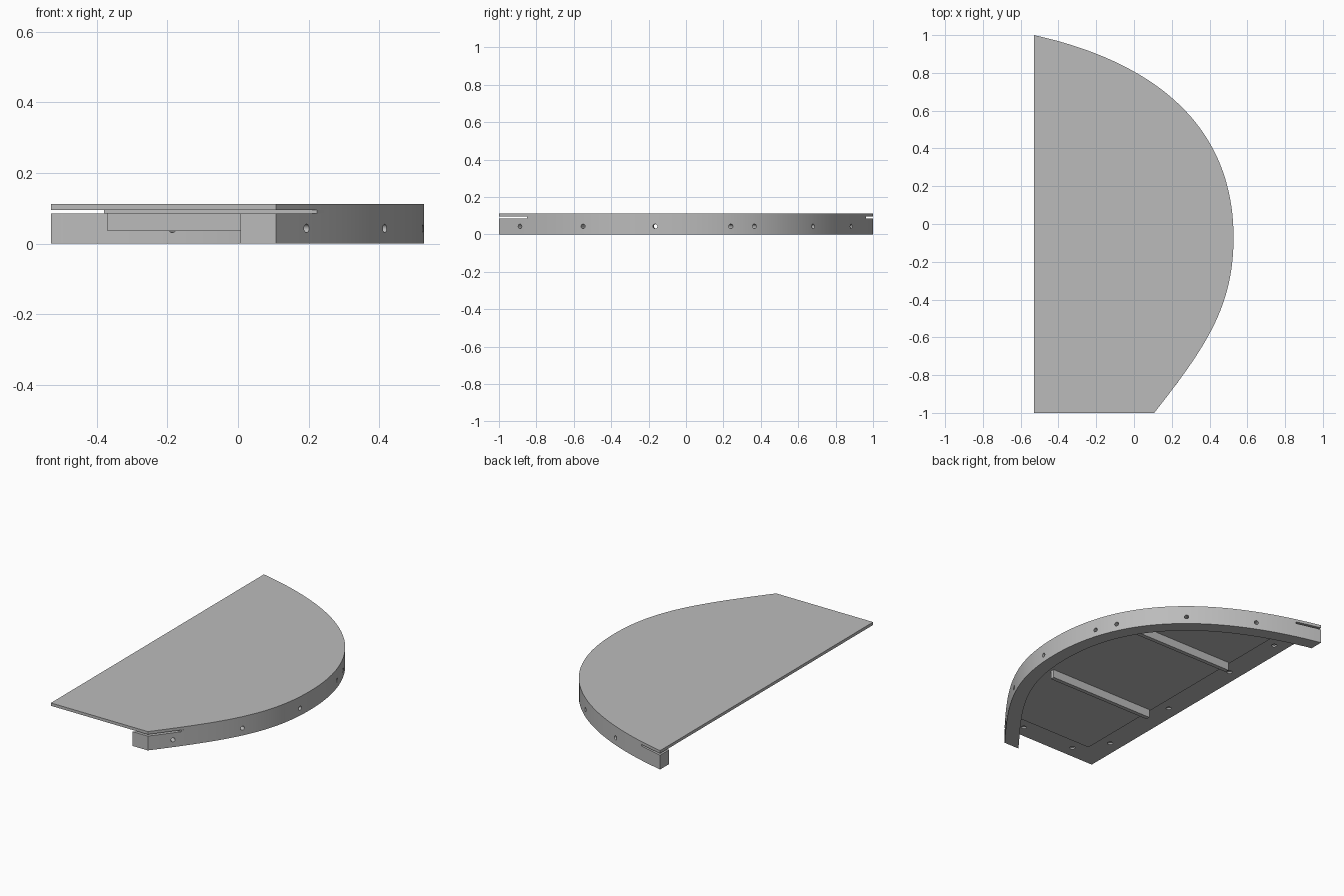
import bpy, bmesh
from mathutils import Vector
from mathutils.geometry import interpolate_bezier

cube = bpy.data.objects.get("Cube")
if cube:
    bpy.data.objects.remove(cube, do_unlink=True)

LEFT, FRONT = -0.53, -1.0         # straight edges of the top
INSET = 0.15                      # setback of the middle layer
RIM_TOP, MID_TOP, TOP = 0.085, 0.095, 0.112
RIM_WIDTH = 0.08

grey = bpy.data.materials.new("plain_grey")
grey.use_nodes = True
colour = (0.5, 0.5, 0.5, 1)
grey.diffuse_color = colour
grey.node_tree.nodes["Principled BSDF"].inputs["Base Color"].default_value = colour


def finish(name, bm):
    bmesh.ops.recalc_face_normals(bm, faces=bm.faces)
    mesh = bpy.data.meshes.new(name)
    bm.to_mesh(mesh)
    bm.free()
    obj = bpy.data.objects.new(name, mesh)
    mesh.materials.append(grey)
    bpy.context.collection.objects.link(obj)
    return obj


def slab(name, outline, z0, z1):
    bm = bmesh.new()
    face = bm.faces.new([bm.verts.new((p[0], p[1], z0)) for p in outline])
    ext = bmesh.ops.extrude_face_region(bm, geom=[face])
    verts = [g for g in ext["geom"] if isinstance(g, bmesh.types.BMVert)]
    bmesh.ops.translate(bm, verts=verts, vec=(0, 0, z1 - z0))
    return finish(name, bm)


def drill(obj, holes, radius, depth):
    """Cut round holes given as (centre, axis) pairs."""
    bm = bmesh.new()
    for centre, axis in holes:
        turn = Vector((0, 0, 1)).rotation_difference(axis).to_matrix().to_4x4()
        turn.translation = centre
        bmesh.ops.create_cone(bm, cap_ends=True, segments=24, radius1=radius,
                              radius2=radius, depth=depth, matrix=turn)
    cutter = finish("hole_cutter", bm)
    cutter.hide_render = True
    mod = obj.modifiers.new("holes", "BOOLEAN")
    mod.operation, mod.solver, mod.object = "DIFFERENCE", "EXACT", cutter
    activate(obj)
    bpy.ops.object.modifier_apply(modifier=mod.name)
    bpy.data.objects.remove(cutter, do_unlink=True)


def activate(obj):
    bpy.ops.object.select_all(action="DESELECT")
    obj.select_set(True)
    bpy.context.view_layer.objects.active = obj


# Curved outer edge, from the back tip round to the front corner
back = [(LEFT, 1), (-0.03, 0.89), (0.527, 0.613), (0.527, -0.07)]
fore = [(0.527, -0.07), (0.527, -0.43), (0.39, -0.64), (0.107, FRONT)]
curve = []
for seg in (back, fore):
    pts = interpolate_bezier(*[Vector((x, y, 0)) for x, y in seg], 49)
    curve += pts[1 if curve else 0:]

normals = []
for i in range(len(curve)):
    t = curve[min(i + 1, len(curve) - 1)] - curve[max(i - 1, 0)]
    normals.append(Vector((-t.y, t.x, 0)).normalized())

# Table top with blind screw holes underneath
top = slab("table_top", curve + [Vector((LEFT, FRONT, 0))], MID_TOP, TOP)
spots = [(-0.455, y) for y in (-0.75, -0.24, 0.29, 0.68)]
spots += [(x, -0.925) for x in (-0.325, 0.03)]
up = Vector((0, 0, 1))
drill(top, [(Vector((x, y, MID_TOP)), up) for x, y in spots], 0.015, 0.02)

# Middle layer, set back from both straight edges
x0, y0 = LEFT + INSET, FRONT + INSET
mid = [p for p in curve if p.x > x0 and p.y > y0]
first = Vector((x0, mid[0].y + 0.25 * (mid[0].x - x0), 0))
last = Vector((mid[-1].x - 0.7 * (mid[-1].y - y0), y0, 0))
middle = slab("middle_layer", [first] + mid + [last, Vector((x0, y0, 0))], RIM_TOP, MID_TOP)

# Curved apron below the top, with bolt holes square to its face
inner = []
for p, n in zip(curve, normals):
    q = p + n * RIM_WIDTH
    # keep the inner face on the same side as the table centre
    if q.x > p.x:
        q = p - n * RIM_WIDTH
    if q.x > LEFT:
        inner.append(q)
inner = [Vector((LEFT, inner[0].y, 0))] + inner + [Vector((0.007, FRONT, 0))]
apron = slab("curved_apron", curve + inner[::-1], 0, RIM_TOP)
holes = []
for y in (-0.885, -0.55, -0.165, 0.24, 0.365, 0.68, 0.885):
    i = min(range(len(curve)), key=lambda k: abs(curve[k].y - y))
    centre = Vector((curve[i].x, y, 0.043))
    holes.append((centre, normals[i]))
drill(apron, holes, 0.012, 0.3)

# Two stiffening bars under the middle layer
for name, y in (("front_brace", -0.32), ("back_brace", 0.37)):
    w = 0.0125
    slab(name, [(-0.37, y - w), (0.33, y - w), (0.33, y + w), (-0.37, y + w)], 0.035, RIM_TOP)

for obj in (top, middle, apron):
    activate(obj)
    bpy.ops.object.shade_smooth_by_angle(angle=0.5)
